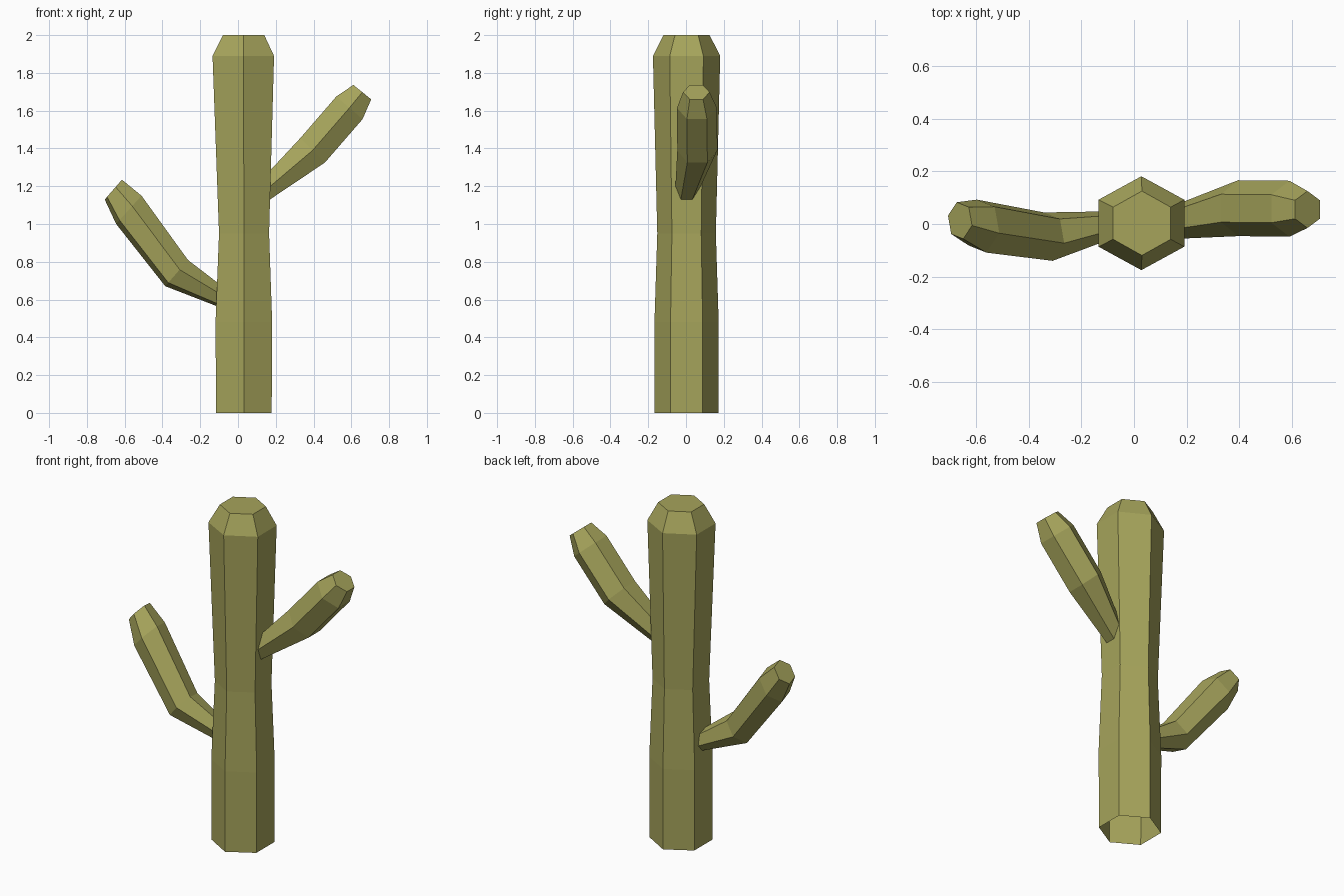
import bpy, bmesh, math

if "Cube" in bpy.data.objects:
    bpy.data.objects.remove(bpy.data.objects["Cube"])

green = bpy.data.materials.new("olive_green")
green.diffuse_color = (0.38, 0.37, 0.105, 1)
green.use_nodes = True
green.node_tree.nodes["Principled BSDF"].inputs["Base Color"].default_value = green.diffuse_color


def hex_tube(name, rings):
    """Skin a list of six-point rings, open at the start and capped at the end."""
    bm = bmesh.new()
    loops = [[bm.verts.new(p) for p in ring] for ring in rings]
    for a, b in zip(loops, loops[1:]):
        for i in range(6):
            j = (i + 1) % 6
            bm.faces.new((a[i], a[j], b[j], b[i]))
    bm.faces.new(loops[-1])
    bmesh.ops.recalc_face_normals(bm, faces=bm.faces)
    mesh = bpy.data.meshes.new(name)
    bm.to_mesh(mesh)
    bm.free()
    mesh.materials.append(green)
    obj = bpy.data.objects.new(name, mesh)
    bpy.context.collection.objects.link(obj)
    return obj


def trunk_ring(z, cx, rx, ry):
    angles = [math.radians(30 + 60 * i) for i in range(6)]
    return [(cx + rx * math.cos(a), 0.003 + ry * math.sin(a), z) for a in angles]


def arm_ring(x, y, z, tilt, r, spin):
    """Ring whose 'up' axis leans by tilt degrees in the xz plane."""
    t = math.radians(tilt)
    pts = []
    for i in range(6):
        a = math.radians(spin + 60 * i)
        u = r * math.cos(a)
        pts.append((x + u * math.cos(t), y - r * math.sin(a), z + u * math.sin(t)))
    return pts


# trunk: z, centre x, x radius, y radius
hex_tube("trunk", [trunk_ring(*s) for s in (
    (0.00, 0.031, 0.170, 0.170),
    (0.48, 0.031, 0.173, 0.170),
    (0.95, 0.032, 0.153, 0.155),
    (1.89, 0.028, 0.188, 0.178),
    (2.00, 0.030, 0.126, 0.122))])

# right arm: x, y, z, tilt, radius
hex_tube("right_arm", [arm_ring(*s, 30) for s in (
    (0.120, 0.000, 1.157, 130, 0.058),
    (0.395, 0.060, 1.390, 135, 0.106),
    (0.590, 0.058, 1.615, 139, 0.106),
    (0.658, 0.055, 1.698, 141, 0.070))])

# left arm
hex_tube("left_arm", [arm_ring(*s, 15) for s in (
    (-0.070, 0.000, 0.600, 61, 0.050),
    (-0.325, -0.048, 0.740, 49, 0.095),
    (-0.578, -0.008, 1.075, 48, 0.104),
    (-0.660, 0.013, 1.182, 49, 0.072))])
